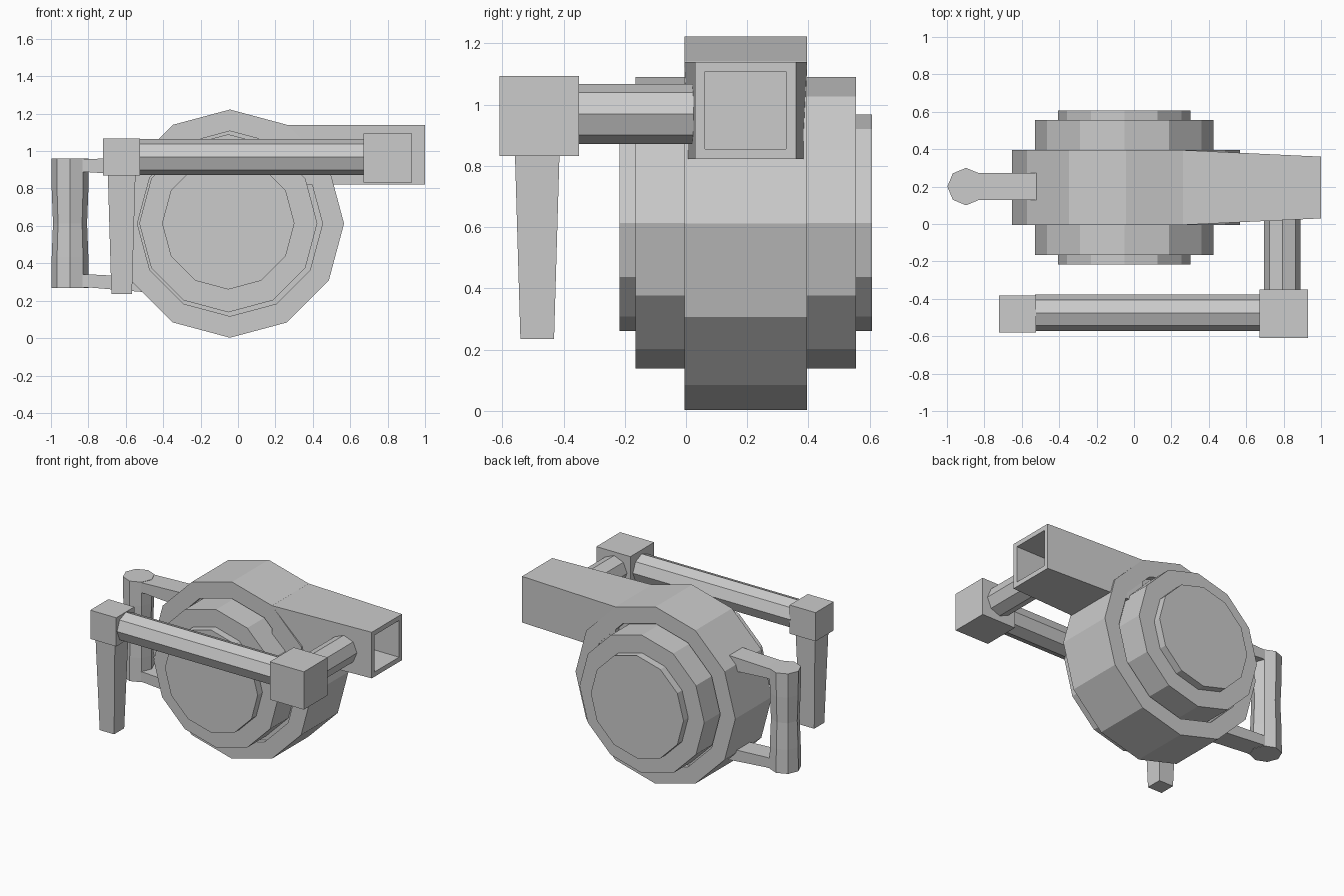
import bpy
import bmesh
import math
from mathutils import Vector

cube = bpy.data.objects.get("Cube")
if cube:
    bpy.data.objects.remove(cube, do_unlink=True)

grey = bpy.data.materials.new("plain_grey")
grey.use_nodes = True
GREY = (0.6, 0.6, 0.6, 1)
grey.diffuse_color = GREY
grey.node_tree.nodes["Principled BSDF"].inputs["Base Color"].default_value = GREY


def finish(name, bm):
    bmesh.ops.recalc_face_normals(bm, faces=bm.faces)
    mesh = bpy.data.meshes.new(name)
    bm.to_mesh(mesh)
    bm.free()
    mesh.materials.append(grey)
    obj = bpy.data.objects.new(name, mesh)
    bpy.context.collection.objects.link(obj)
    return obj


def skin(bm, rings):
    """Bridge matching rings of points and cap both ends."""
    loops = [[bm.verts.new(p) for p in ring] for ring in rings]
    n = len(loops[0])
    for a, b in zip(loops, loops[1:]):
        for i in range(n):
            j = (i + 1) % n
            bm.faces.new((a[i], a[j], b[j], b[i]))
    bm.faces.new(loops[0])
    return bm.faces.new(loops[-1])


def lathe(name, centre, axis, profile, sides):
    """Turn (position, radius) pairs around an axis through centre."""
    u, v, w = {"x": ((0, 0, 1), (0, 1, 0), (1, 0, 0)),
               "y": ((0, 0, 1), (1, 0, 0), (0, 1, 0)),
               "z": ((1, 0, 0), (0, 1, 0), (0, 0, 1))}[axis]
    u, v, w = Vector(u), Vector(v), Vector(w)
    angles = [math.tau * i / sides for i in range(sides)]
    bm = bmesh.new()
    skin(bm, [[Vector(centre) + w * t + (u * math.cos(a) + v * math.sin(a)) * r
               for a in angles] for t, r in profile])
    return finish(name, bm)


def rect_z(x, y, z, hx, hy):
    return [(x + sx * hx, y + sy * hy, z)
            for sx, sy in ((-1, -1), (1, -1), (1, 1), (-1, 1))]


def rect_x(x, y, hy, z0, z1):
    return [(x, y - hy, z0), (x, y + hy, z0), (x, y + hy, z1), (x, y - hy, z1)]


def block(name, rings):
    bm = bmesh.new()
    skin(bm, rings)
    return finish(name, bm)


# Round housing with a shallow recess on each side
HUB = (-0.043, 0.195, 0.612)
lathe("housing", HUB, "y",
      [(-0.16, 0.495), (-0.2, 0.495), (-0.2, 0.61),
       (0.2, 0.61), (0.2, 0.495), (0.16, 0.495)], 12)

# Stepped side discs, passing through the housing
HUB_DISC = (-0.052, 0.195, 0.614)
lathe("large_disc", HUB_DISC, "y", [(-0.36, 0.476), (0.36, 0.476)], 12)
lathe("small_disc", HUB_DISC, "y", [(-0.412, 0.354), (0.412, 0.354)], 12)

# Tapered square outlet with a hollow mouth
bm = bmesh.new()
mouth = skin(bm, [rect_x(0.262, 0.195, 0.2, 0.822, 1.14),
                  rect_x(1.0, 0.195, 0.165, 0.822, 1.14)])
bmesh.ops.recalc_face_normals(bm, faces=bm.faces)
bmesh.ops.inset_region(bm, faces=[mouth], thickness=0.046)
floor = bmesh.ops.extrude_discrete_faces(bm, faces=[mouth])["faces"][0]
bmesh.ops.translate(bm, verts=floor.verts, vec=(-0.45, 0, 0))
finish("outlet", bm)

# Rear grip, slightly waisted, with two arms into the housing
lathe("grip", (-0.898, 0.2, 0.614), "z",
      [(-0.345, 0.1), (-0.18, 0.098), (0, 0.091), (0.18, 0.098), (0.345, 0.1)], 8)
block("upper_arm", [rect_x(-0.87, 0.2, 0.072, 0.887, 0.957),
                    rect_x(-0.8, 0.2, 0.072, 0.887, 0.957),
                    rect_x(-0.51, 0.2, 0.072, 0.868, 0.968)])
block("lower_arm", [rect_x(-0.87, 0.2, 0.072, 0.271, 0.341),
                    rect_x(-0.8, 0.2, 0.072, 0.271, 0.341),
                    rect_x(-0.48, 0.2, 0.072, 0.244, 0.324)])

# Crank: short tube, corner block, long tube, end block and hanging handle
lathe("short_tube", (0.793, 0, 0.97), "y", [(-0.36, 0.098), (0.06, 0.098)], 8)
block("corner_block", [rect_z(0.8, -0.48, z, 0.13, 0.13) for z in (0.832, 1.093)])
lathe("long_tube", (0, -0.475, 0.968), "x", [(-0.53, 0.097), (0.68, 0.097)], 8)
block("end_block", [rect_z(-0.622, -0.482, z, 0.099, 0.099) for z in (0.868, 1.066)])
block("crank_handle", [rect_z(-0.622, -0.486, 0.235, 0.055, 0.055),
                       rect_z(-0.622, -0.486, 0.88, 0.074, 0.074)])
